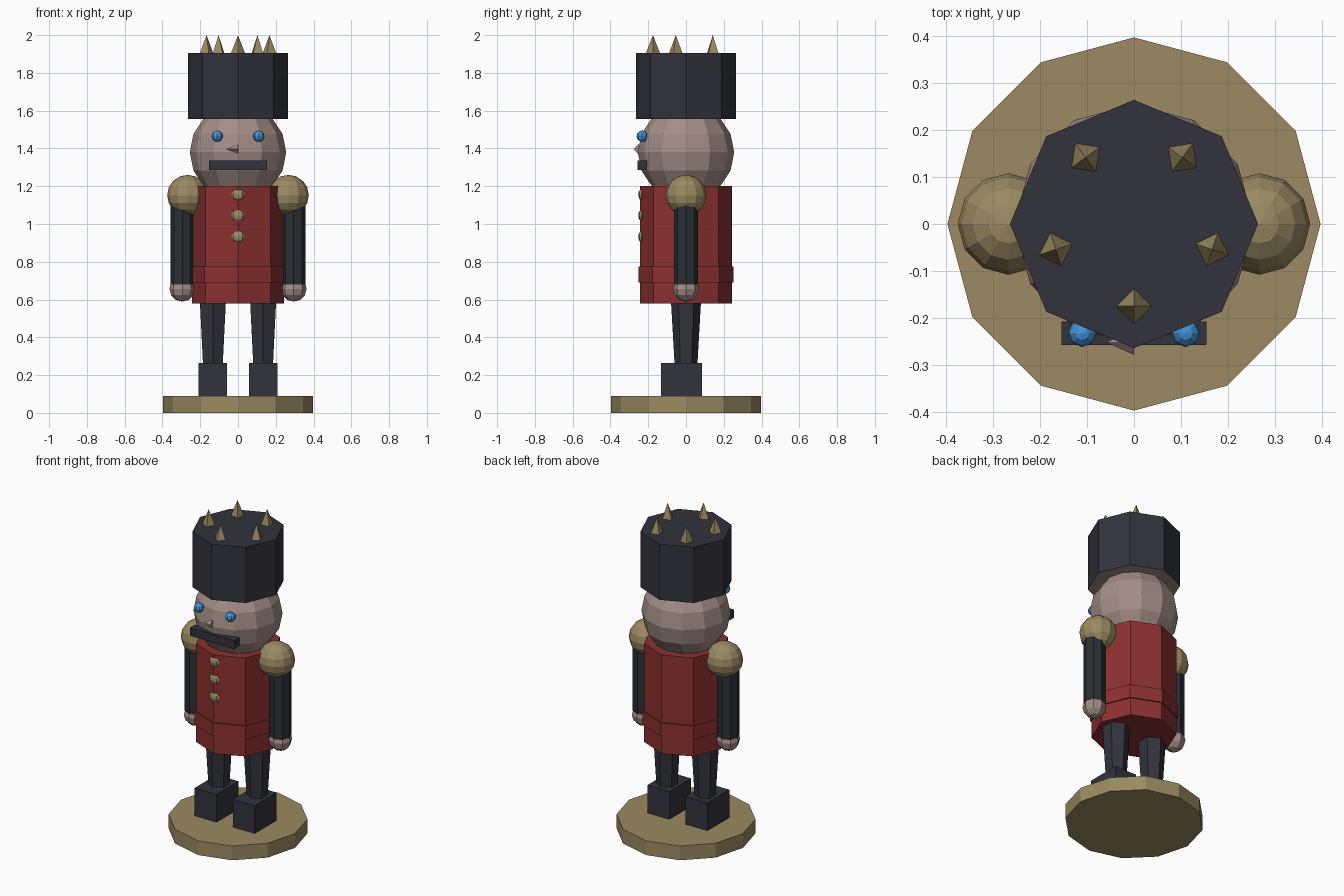
import bpy, bmesh, math
from mathutils import Matrix, Vector

if "Cube" in bpy.data.objects:
    bpy.data.objects.remove(bpy.data.objects["Cube"])


def srgb(r, g, b):
    f = lambda c: c / 12.92 if c <= 0.04045 else ((c + 0.055) / 1.055) ** 2.4
    return (f(r / 255), f(g / 255), f(b / 255), 1)


def material(name, rgb):
    m = bpy.data.materials.new(name)
    m.diffuse_color = srgb(*rgb)
    m.use_nodes = True
    m.node_tree.nodes["Principled BSDF"].inputs["Base Color"].default_value = m.diffuse_color
    return m


GOLD = material("dull gold", (155, 138, 98))
SKIN = material("pale skin", (163, 141, 135))
RED = material("coat red", (140, 48, 48))
DARK = material("charcoal", (50, 51, 60))
SLEEVE = material("sleeve black", (43, 47, 52))
BLUE = material("eye blue", (68, 145, 215))


def finish(name, bm, mat):
    bmesh.ops.recalc_face_normals(bm, faces=bm.faces)
    me = bpy.data.meshes.new(name)
    bm.to_mesh(me)
    bm.free()
    me.materials.append(mat)
    ob = bpy.data.objects.new(name, me)
    bpy.context.collection.objects.link(ob)
    return ob


def prism(name, mat, sides, r0, r1, z0, z1, x=0, y=0, turn=0):
    """Upright cylinder or cone with a vertex on the +x axis (before turn)."""
    bm = bmesh.new()
    bmesh.ops.create_cone(bm, cap_ends=True, segments=sides, radius1=r0,
                          radius2=r1, depth=z1 - z0)
    bm.transform(Matrix.Translation((x, y, (z0 + z1) / 2))
                 @ Matrix.Rotation(turn, 4, 'Z'))
    return finish(name, bm, mat)


def ball(name, mat, centre, radii, seg=8, rings=6):
    bm = bmesh.new()
    bmesh.ops.create_uvsphere(bm, u_segments=seg, v_segments=rings, radius=1)
    bm.transform(Matrix.Translation(centre)
                 @ Matrix.Diagonal(Vector(radii)).to_4x4())
    return finish(name, bm, mat)


def box(name, mat, lo, hi):
    lo, hi = Vector(lo), Vector(hi)
    bm = bmesh.new()
    bmesh.ops.create_cube(bm, size=1)
    bm.transform(Matrix.Translation((lo + hi) / 2)
                 @ Matrix.Diagonal(hi - lo).to_4x4())
    return finish(name, bm, mat)


# Stand, coat and belt
prism("stand", GOLD, 12, 0.397, 0.397, 0, 0.09)
prism("coat", RED, 8, 0.243, 0.243, 0.58, 1.2)
prism("belt", RED, 8, 0.251, 0.251, 0.69, 0.775)

# Limbs, mirrored left and right
for side, s in (("left", -1), ("right", 1)):
    box(side + "_boot", DARK, (s * 0.133 - 0.076, -0.132, 0.09),
        (s * 0.133 + 0.076, 0.085, 0.265))
    prism(side + "_leg", DARK, 6, 0.06, 0.08, 0.25, 0.6, x=s * 0.133)
    prism(side + "_arm", SLEEVE, 8, 0.063, 0.063, 0.68, 1.12, x=s * 0.295)
    ball(side + "_hand", SKIN, (s * 0.295, 0, 0.657), (0.068,) * 3, 8, 6)
    ball(side + "_epaulette", GOLD, (s * 0.267, 0, 1.152), (0.108,) * 3, 12, 8)
    ball(side + "_eye", BLUE, (s * 0.11, -0.232, 1.465), (0.03,) * 3, 8, 6)

# Coat buttons
for z in (1.155, 1.045, 0.933):
    ball("button", GOLD, (0, -0.235, z), (0.036, 0.018, 0.03), 8, 6)

# Head, moustache and nose
ball("head", SKIN, (0, 0, 1.38), (0.255,) * 3, 12, 8)
box("moustache", DARK, (-0.154, -0.257, 1.285), (0.154, -0.207, 1.336))
bm = bmesh.new()
bmesh.ops.create_cone(bm, cap_ends=True, segments=4, radius1=0.026, radius2=0,
                      depth=0.06)
bm.transform(Matrix.Translation((-0.03, -0.252, 1.397))
             @ Matrix.Rotation(-math.pi / 2, 4, 'Y'))
finish("nose", bm, SKIN)

# Hat, with a skin-coloured underside
hat = prism("hat", DARK, 8, 0.264, 0.264, 1.555, 1.905)
hat.data.materials.append(SKIN)
for p in hat.data.polygons:
    if p.normal.z < -0.5:
        p.material_index = 1

# Ring of spikes on the hat
for k in range(5):
    a = math.radians(-90 + 72 * k)
    prism("hat_spike", GOLD, 4, 0.039, 0, 1.9, 2.0,
          x=0.175 * math.cos(a), y=0.175 * math.sin(a), turn=a)
